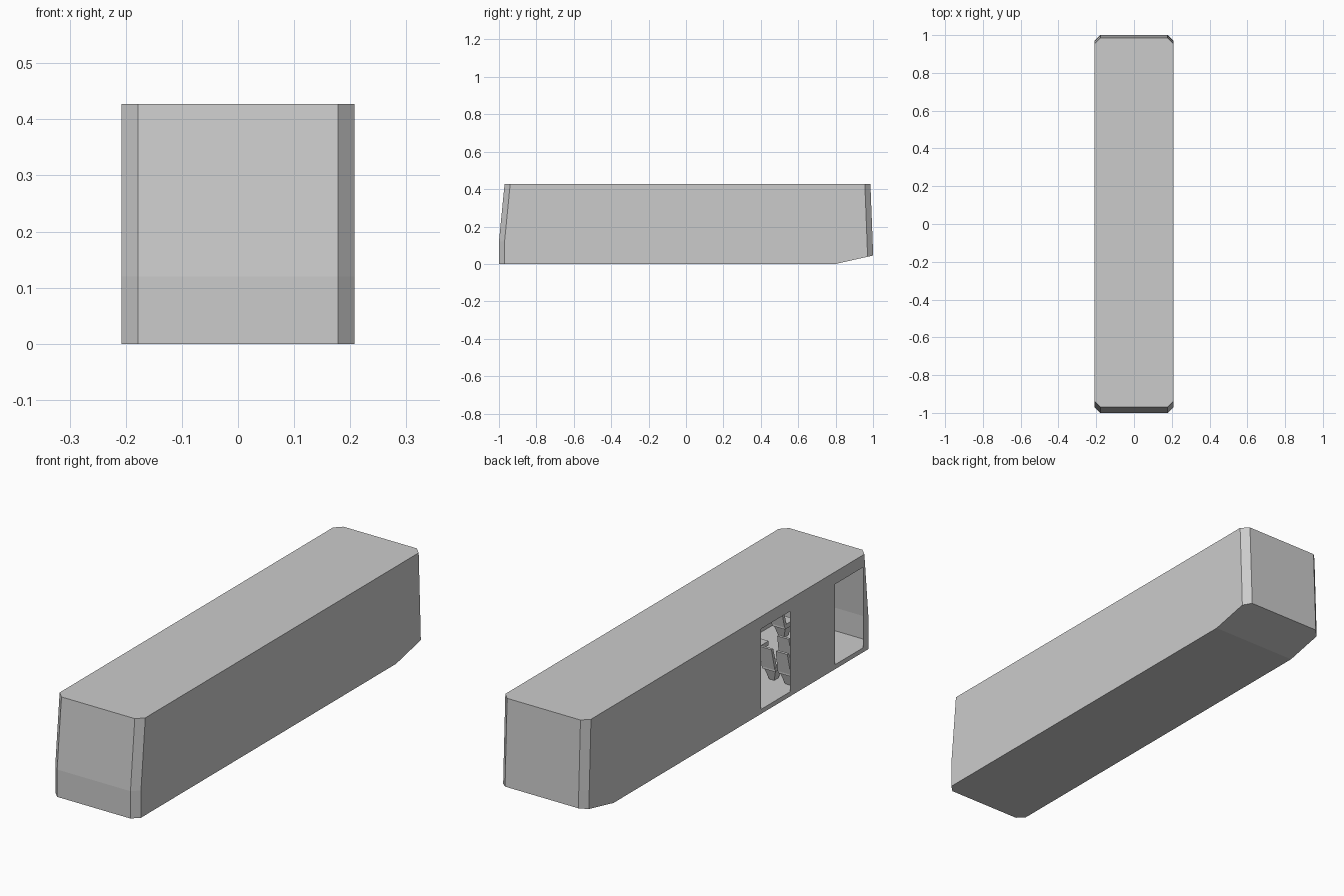
import bpy, bmesh
from mathutils import Vector

if "Cube" in bpy.data.objects:
    bpy.data.objects.remove(bpy.data.objects["Cube"])

W, CH, H, FLOOR = 0.208, 0.03, 0.427, 0.02


def finish(bm, name):
    bmesh.ops.recalc_face_normals(bm, faces=bm.faces)
    me = bpy.data.meshes.new(name)
    bm.to_mesh(me)
    bm.free()
    ob = bpy.data.objects.new(name, me)
    bpy.context.collection.objects.link(ob)
    return ob


def outline(bm, z, front, back):
    # plan outline with chamfered corners
    half = [(W - CH, front), (W, front + CH), (W, back - CH), (W - CH, back)]
    pts = half + [(-x, y) for x, y in reversed(half)]
    return [bm.verts.new((x, y, z)) for x, y in pts]


# body shell: three plan outlines lofted upward
bm = bmesh.new()
rings = [outline(bm, *r) for r in ((0, -1, 1.002), (0.12, -1, 0.998), (H, -0.97, 0.986))]
for a, b in zip(rings, rings[1:]):
    for i in range(8):
        j = (i + 1) % 8
        bm.faces.new((a[i], a[j], b[j], b[i]))
bm.faces.new(rings[0])
bm.faces.new(rings[-1])

# sloped underside at the rear
cut = bmesh.ops.bisect_plane(bm, geom=bm.verts[:] + bm.edges[:] + bm.faces[:],
                             plane_co=(0, 0.8, 0), plane_no=(0, 0.045, -0.2), clear_outer=True)
bmesh.ops.holes_fill(bm, edges=[e for e in bm.edges if e.is_boundary], sides=0)
bmesh.ops.recalc_face_normals(bm, faces=bm.faces)

# two door openings in the left side
DOORS = ((-0.931, -0.737), (-0.425, -0.224))
Z0, Z1 = FLOOR, 0.373
planes = [((0, y, 0), (0, 1, 0)) for d in DOORS for y in d] + [((0, 0, z), (0, 0, 1)) for z in (Z0, Z1)]
for co, no in planes:
    side = [f for f in bm.faces if f.normal.x < -0.95]
    geom = set(side) | {e for f in side for e in f.edges} | {v for f in side for v in f.verts}
    bmesh.ops.bisect_plane(bm, geom=list(geom), plane_co=co, plane_no=no)
holes = []
for f in bm.faces:
    c = f.calc_center_median()
    if f.normal.x < -0.95 and Z0 < c.z < Z1 and any(a < c.y < b for a, b in DOORS):
        holes.append(f)
bmesh.ops.delete(bm, geom=holes, context='FACES')
finish(bm, "bus_body")

# interior floor
bm = bmesh.new()
bm.faces.new(outline(bm, FLOOR, -0.998, 0.88))
finish(bm, "bus_floor")


def tapered_box(bm, bottom, top):
    # each end: (y centre, z, half width, half depth)
    loops = []
    for y, z, hw, hd in (bottom, top):
        loops.append([bm.verts.new((sx * hw, y + sy * hd, z))
                      for sx, sy in ((-1, -1), (1, -1), (1, 1), (-1, 1))])
    a, b = loops
    for i in range(4):
        j = (i + 1) % 4
        bm.faces.new((a[i], a[j], b[j], b[i]))
    bm.faces.new(a)
    bm.faces.new(b)


# seat: tapered pedestal, cushion and leaning backrest
bm = bmesh.new()
tapered_box(bm, (0, FLOOR, 0.012, 0.014), (0, 0.07, 0.028, 0.028))
tapered_box(bm, (0, 0.07, 0.032, 0.035), (0, 0.09, 0.032, 0.035))
tapered_box(bm, (0.03, 0.08, 0.032, 0.008), (0.05, 0.175, 0.028, 0.006))
seat = finish(bm, "seat")
seat.location = (0.115, -0.84, 0)   # driver's seat

# passenger rows, leaving the doorways free
for k in range(13):
    y = -0.61 + 0.12 * k
    for x in (-0.16, -0.083, 0.083, 0.16):
        if y > 0.85 or (x < 0 and -0.44 < y < -0.2):
            continue
        s = seat.copy()
        s.name = "passenger_seat"
        s.location = (x, y, 0)
        bpy.context.collection.objects.link(s)
